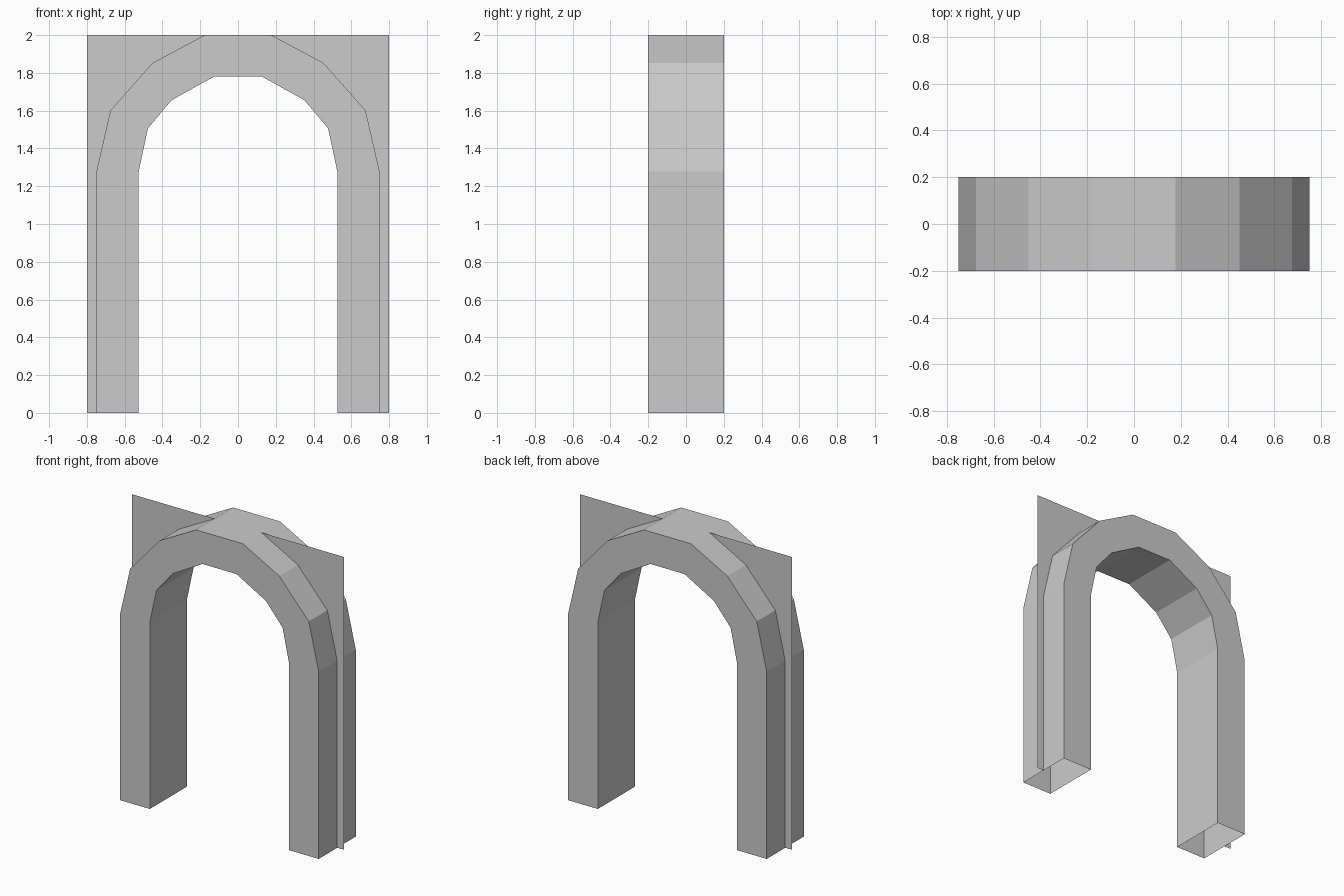
import bpy
import bmesh

if "Cube" in bpy.data.objects:
    bpy.data.objects.remove(bpy.data.objects["Cube"])

DEPTH = 0.2   # half depth of the arch
HALF_W = 0.8  # half width of the thin backing wall
TOP = 2.0

# Right half of the arch, from the foot up to the crown (x, z)
OUTER = [(0.75, 0), (0.75, 1.277), (0.675, 1.602), (0.452, 1.853), (0.177, TOP)]
INNER = [(0.526, 0), (0.526, 1.277), (0.477, 1.506), (0.352, 1.655), (0.128, 1.78)]


def full(half):
    """Mirror a half profile into one running from right foot to left foot."""
    return half + [(-x, z) for x, z in reversed(half)]


def finish(bm, name):
    mesh = bpy.data.meshes.new(name)
    bm.to_mesh(mesh)
    bm.free()
    obj = bpy.data.objects.new(name, mesh)
    bpy.context.collection.objects.link(obj)
    return obj


# Arch: four rails bridged into a shell, feet left open underneath
bm = bmesh.new()
rails = [[bm.verts.new((x, y, z)) for x, z in full(half)]
         for half, y in ((OUTER, -DEPTH), (OUTER, DEPTH), (INNER, DEPTH), (INNER, -DEPTH))]
for a, b in zip(rails, rails[1:] + rails[:1]):
    for i in range(len(a) - 1):
        bm.faces.new((a[i], a[i + 1], b[i + 1], b[i]))
bmesh.ops.recalc_face_normals(bm, faces=bm.faces)
# Make sure the shell faces outward: the crown must look up
crown = max(bm.faces, key=lambda f: f.calc_center_median().z)
if crown.normal.z < 0:
    bmesh.ops.reverse_faces(bm, faces=bm.faces)
finish(bm, "arch")

# Wall panels: thin sheets filling the corners between arch and rectangle
bm = bmesh.new()
for side in (1, -1):
    curve = [bm.verts.new((side * x, 0, z)) for x, z in OUTER]
    edge = [bm.verts.new((side * HALF_W, 0, z)) for _, z in OUTER]
    for i in range(len(OUTER) - 1):
        quad = [curve[i], edge[i], edge[i + 1], curve[i + 1]]
        bm.faces.new(quad if side > 0 else quad[::-1])
finish(bm, "wall_panels")
